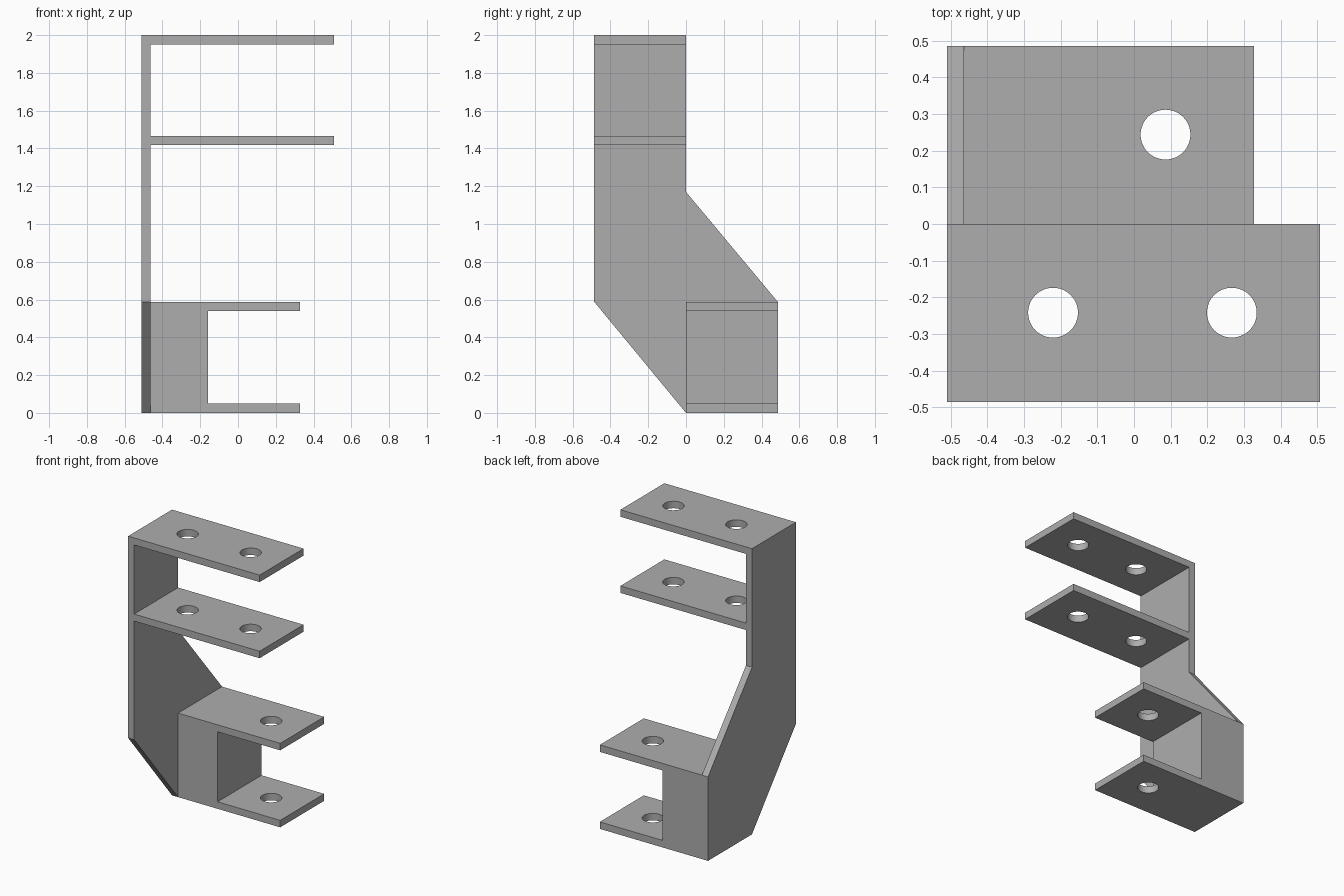
import bpy, bmesh, math
from mathutils import Vector

if "Cube" in bpy.data.objects:
    bpy.data.objects.remove(bpy.data.objects["Cube"])

X0, XP = -0.511, -0.464      # outer and inner face of the back plate
XU, XL, XB = 0.508, 0.327, -0.158  # ends of upper arms, lower arms, solid block
Y = 0.486
T = 0.049                    # arm thickness
HOLE_R = 0.068

steel = bpy.data.materials.new("grey metal")
steel.diffuse_color = (0.42, 0.42, 0.42, 1)
steel.use_nodes = True
steel.node_tree.nodes["Principled BSDF"].inputs["Base Color"].default_value = steel.diffuse_color


def extrude(name, pts, offset):
    """Solid made by sweeping a flat outline along an offset."""
    bm = bmesh.new()
    face = bm.faces.new([bm.verts.new(p) for p in pts])
    out = bmesh.ops.extrude_face_region(bm, geom=[face])
    verts = [g for g in out["geom"] if isinstance(g, bmesh.types.BMVert)]
    bmesh.ops.translate(bm, verts=verts, vec=Vector(offset))
    bmesh.ops.recalc_face_normals(bm, faces=bm.faces)
    mesh = bpy.data.meshes.new(name)
    bm.to_mesh(mesh)
    bm.free()
    mesh.materials.append(steel)
    obj = bpy.data.objects.new(name, mesh)
    bpy.context.collection.objects.link(obj)
    return obj


def boolean(target, other, operation):
    mod = target.modifiers.new(operation.lower(), "BOOLEAN")
    mod.operation, mod.object, mod.solver = operation, other, "EXACT"
    bpy.context.view_layer.objects.active = target
    bpy.ops.object.modifier_apply(modifier=mod.name)
    bpy.data.objects.remove(other, do_unlink=True)


# Cranked back plate
outline = [(0, 0), (Y, 0), (Y, 0.588), (0, 1.17), (0, 2), (-Y, 2), (-Y, 0.588)]
bracket = extrude("bracket", [(X0, y, z) for y, z in outline], (XP - X0, 0, 0))

# Upper pair of arms
for z in (1.418, 2 - T):
    arm = [(XP, -Y, z), (XU, -Y, z), (XU, -Y, z + T), (XP, -Y, z + T)]
    boolean(bracket, extrude("upper_arm", arm, (0, Y, 0)), "UNION")

# Lower clamp: solid block with two arms
clamp = [(XP, 0), (XL, 0), (XL, T), (XB, T), (XB, 0.588 - T),
         (XL, 0.588 - T), (XL, 0.588), (XP, 0.588)]
boolean(bracket, extrude("lower_clamp", [(x, 0, z) for x, z in clamp], (0, Y, 0)), "UNION")

# Bolt holes: x, y, bottom, height
for x, y, z, h in ((-0.221, -0.242, 1.2, 1), (0.267, -0.242, 1.2, 1), (0.086, 0.244, -0.2, 1)):
    ring = [(x + HOLE_R * math.cos(a), y + HOLE_R * math.sin(a), z)
            for a in (i * math.tau / 48 for i in range(48))]
    boolean(bracket, extrude("hole_cutter", ring, (0, 0, h)), "DIFFERENCE")

# Smooth hole walls, sharp corners
bpy.ops.object.select_all(action="DESELECT")
bracket.select_set(True)
bpy.context.view_layer.objects.active = bracket
bpy.ops.object.shade_smooth_by_angle(angle=math.radians(30))
